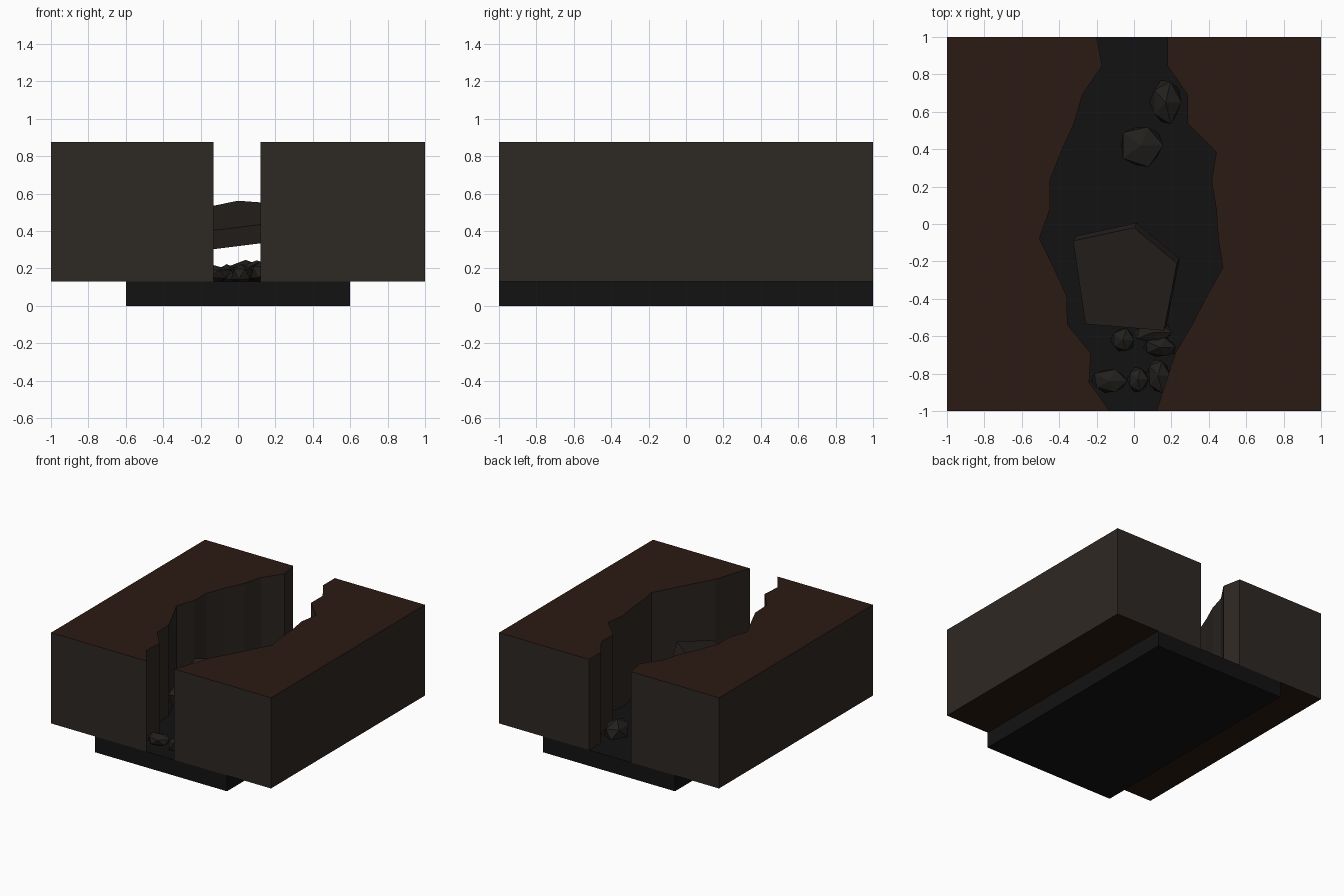
import bpy, bmesh, random
from mathutils import Vector

if "Cube" in bpy.data.objects:
    bpy.data.objects.remove(bpy.data.objects["Cube"])

random.seed(4)


def material(name, rgb):
    m = bpy.data.materials.new(name)
    m.diffuse_color = (*rgb, 1)
    m.use_nodes = True
    m.node_tree.nodes["Principled BSDF"].inputs["Base Color"].default_value = m.diffuse_color
    return m


STONE = material("cliff_stone", (0.027, 0.021, 0.017))
SOIL = material("soil", (0.024, 0.010, 0.006))
FLOOR = material("dark_floor", (0.006, 0.006, 0.006))
RUBBLE = material("rubble_stone", (0.016, 0.014, 0.012))
SLAB = material("slab_stone", (0.020, 0.016, 0.014))


def finish(name, bm, *mats):
    bmesh.ops.recalc_face_normals(bm, faces=bm.faces)
    me = bpy.data.meshes.new(name)
    bm.to_mesh(me)
    bm.free()
    for m in mats:
        me.materials.append(m)
    ob = bpy.data.objects.new(name, me)
    bpy.context.collection.objects.link(ob)
    return ob


def prism(name, outline, offset, *mats):
    """Extrude an outline of 3D points by an offset; caps use the last material."""
    bm = bmesh.new()
    a = [bm.verts.new(p) for p in outline]
    b = [bm.verts.new(Vector(p) + Vector(offset)) for p in outline]
    n = len(a)
    for i in range(n):
        bm.faces.new((a[i], a[(i + 1) % n], b[(i + 1) % n], b[i]))
    for cap in (a, b):
        bm.faces.new(cap).material_index = len(mats) - 1
    return finish(name, bm, *mats)


# Canyon floor
prism("canyon_floor", [(-.6, -1, 0), (.6, -1, 0), (.6, 1, 0), (-.6, 1, 0)],
      (0, 0, .13), FLOOR)

# Cliff blocks: jagged inner edge sampled evenly from front to back
left_edge = [-.13, -.24, -.23, -.355, -.36, -.43, -.505, -.45, -.45, -.39,
             -.32, -.275, -.17, -.20]
right_edge = [.12, .17, .22, .31, .39, .475, .45, .44, .415, .44,
              .285, .285, .18, .18]
for name, edge, side in (("left_cliff", left_edge, -1), ("right_cliff", right_edge, 1)):
    pts = [(x, -1 + 2 * i / 13, .13) for i, x in enumerate(edge)]
    pts += [(side, 1, .13), (side, -1, .13)]
    prism(name, pts, (0, 0, .745), STONE, SOIL)

# Tilted slab wedged between the walls
top = [(-.325, -.09), (0, -.02), (.23, -.21), (.16, -.57), (-.26, -.535)]
slope = Vector((-.146, -.265, 1)).normalized()
prism("wedged_slab",
      [(x, y, .405 + .146 * (x + .13) + .265 * (y + .54)) for x, y in top],
      slope * -.103, SLAB)


# Low-poly rocks: jittered icosahedra (centre, radii)
def rock(name, centre, radii):
    bm = bmesh.new()
    bmesh.ops.create_icosphere(bm, subdivisions=1, radius=1)
    for v in bm.verts:
        k = random.uniform(.88, 1.1)
        v.co = Vector([c + r * k * q for c, r, q in zip(centre, radii, v.co)])
        v.co.z = max(v.co.z, .1)
    finish(name, bm, RUBBLE)


rocks = [((.04, .42, .17), (.13, .125, .08)),
         ((.17, .65, .17), (.09, .13, .08)),
         ((-.13, -.84, .17), (.105, .07, .05)),
         ((.02, -.83, .17), (.06, .075, .06)),
         ((.13, -.81, .18), (.07, .10, .07)),
         ((.14, -.66, .18), (.10, .06, .07)),
         ((.10, -.58, .18), (.11, .06, .06)),
         ((-.06, -.62, .17), (.07, .07, .06))]
for i, (centre, radii) in enumerate(rocks):
    rock(f"rock_{i + 1}", centre, radii)
